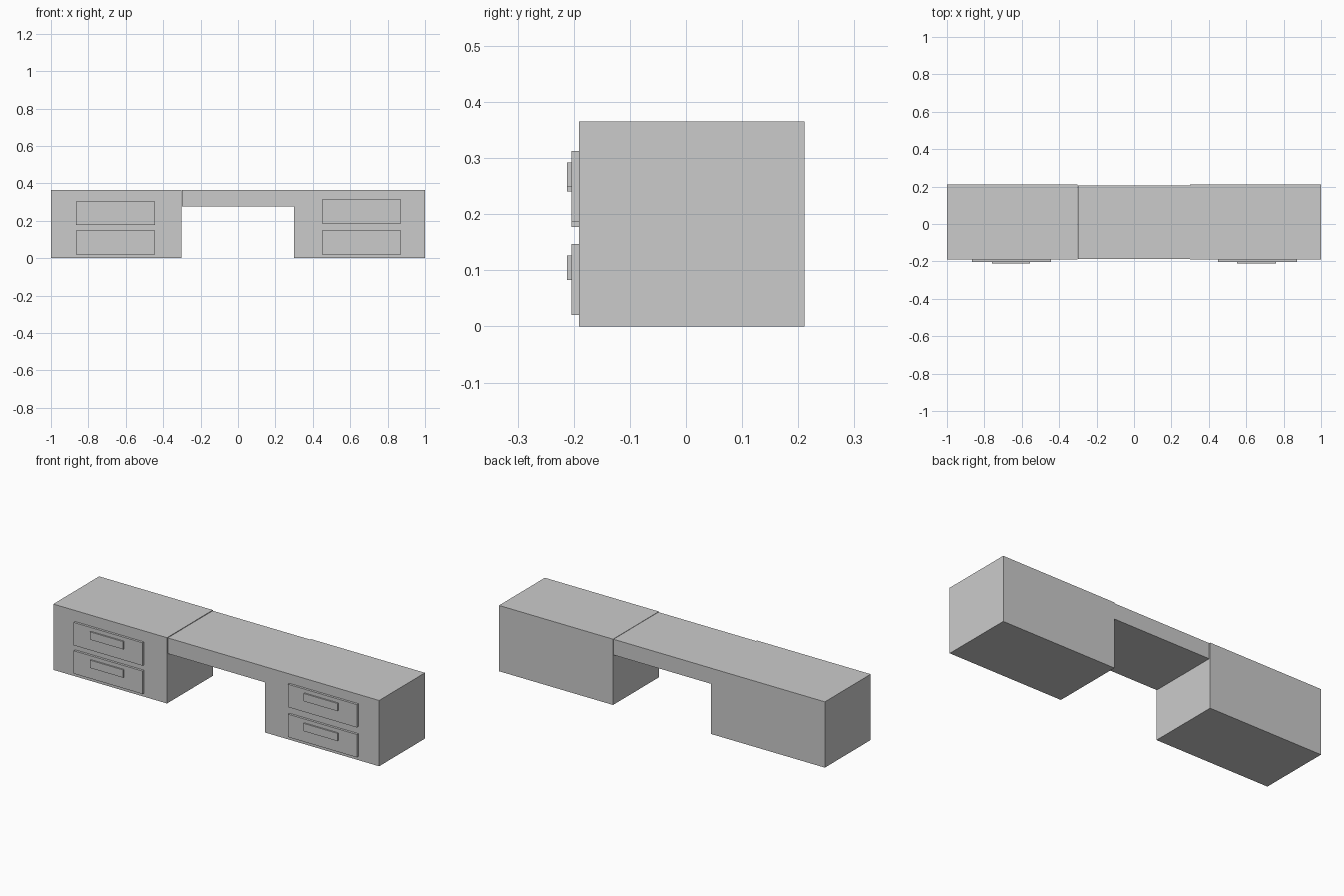
import bpy

if "Cube" in bpy.data.objects:
    bpy.data.objects.remove(bpy.data.objects["Cube"])


def box(name, x, y, z):
    """Axis-aligned box from (min, max) pairs."""
    bpy.ops.mesh.primitive_cube_add(
        size=1, location=[(a + b) / 2 for a, b in (x, y, z)])
    ob = bpy.context.object
    ob.name = name
    ob.scale = [b - a for a, b in (x, y, z)]
    bpy.ops.object.transform_apply(location=False, rotation=False, scale=True)
    return ob


FRONT, BACK, TOP = -0.191, 0.211, 0.365

# Bridging desk top, slightly inset from the cabinets
box("desk_top", (-0.30, 0.30), (FRONT + 0.004, BACK - 0.004), (0.276, TOP - 0.002))

# Cabinets with two drawers each: drawer x, handle x, upper drawer base z
sides = {
    "left": ((-1.0, -0.302), (-0.866, -0.443), (-0.76, -0.556), 0.177),
    "right": ((0.30, 1.0), (0.449, 0.872), (0.551, 0.759), 0.186),
}
for side, (cab_x, drawer_x, handle_x, upper_z) in sides.items():
    box(f"{side}_cabinet", cab_x, (FRONT, BACK), (0, TOP))
    for level, z in (("lower", 0.02), ("upper", upper_z)):
        # Drawer front and its raised handle
        box(f"{side}_{level}_drawer", drawer_x, (-0.204, FRONT), (z, z + 0.127))
        box(f"{side}_{level}_handle", handle_x, (-0.212, -0.204), (z + 0.063, z + 0.106))
